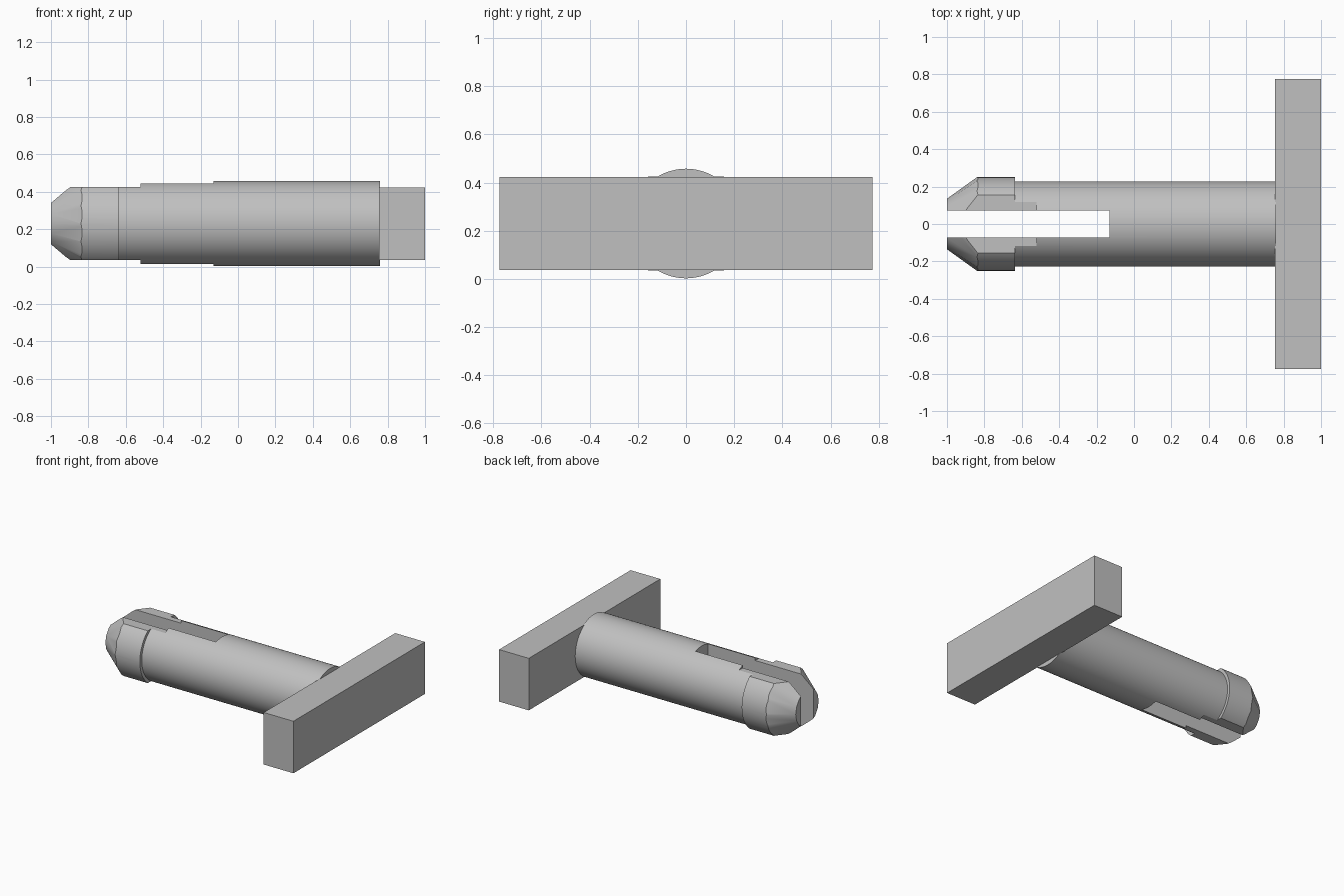
import bpy
import math
from mathutils import Matrix

cube = bpy.data.objects.get("Cube")
if cube:
    bpy.data.objects.remove(cube, do_unlink=True)

AXIS_Z = 0.23

grey = bpy.data.materials.new("light_grey")
grey.use_nodes = True
colour = (0.53, 0.53, 0.53, 1)
grey.diffuse_color = colour
grey.node_tree.nodes["Principled BSDF"].inputs["Base Color"].default_value = colour


def finish(name):
    ob = bpy.context.object
    ob.name = name
    ob.data.materials.append(grey)
    return ob


def round_part(name, x0, x1, r0, r1, sides):
    """Cylinder or truncated cone lying along x."""
    bpy.ops.mesh.primitive_cone_add(vertices=sides, radius1=r0, radius2=r1, depth=x1 - x0)
    ob = finish(name)
    ob.data.transform(Matrix.Rotation(math.pi / 2, 4, 'Y'))
    ob.location = ((x0 + x1) / 2, 0, AXIS_Z)
    return ob


def box(name, x0, x1, width, height, z=AXIS_Z):
    bpy.ops.mesh.primitive_cube_add(size=1)
    ob = finish(name)
    ob.data.transform(Matrix.Diagonal((x1 - x0, width, height, 1)))
    ob.location = ((x0 + x1) / 2, 0, z)
    return ob


def combine(target, other, operation):
    """Apply a boolean and discard the second solid."""
    bpy.context.view_layer.objects.active = target
    mod = target.modifiers.new(operation, 'BOOLEAN')
    mod.operation = operation
    mod.solver = 'EXACT'
    mod.object = other
    bpy.ops.object.modifier_apply(modifier=mod.name)
    bpy.data.objects.remove(other, do_unlink=True)


# Barbed head: a collar trimmed by a faceted taper
pin = round_part("split_pin", -1.1, -0.635, 0.25, 0.25, 96)
combine(pin, round_part("taper", -1, -0.6, 0.135, 0.4225, 16), 'INTERSECT')

# Long round shaft
combine(pin, round_part("shaft", -0.8, 0.76, 0.2275, 0.2275, 96), 'UNION')

# Flats above and below the head, and the slot between the prongs
for side in (-1, 1):
    combine(pin, box("flat_cutter", -1.2, -0.52, 1, 0.4, AXIS_Z + side * 0.395), 'DIFFERENCE')
combine(pin, box("slot_cutter", -1.2, -0.13, 0.146, 1), 'DIFFERENCE')

bpy.ops.object.select_all(action='DESELECT')
pin.select_set(True)
bpy.context.view_layer.objects.active = pin
bpy.ops.object.shade_smooth_by_angle(angle=math.radians(25))

# Cross handle
box("cross_bar", 0.755, 1, 1.55, 0.388)
